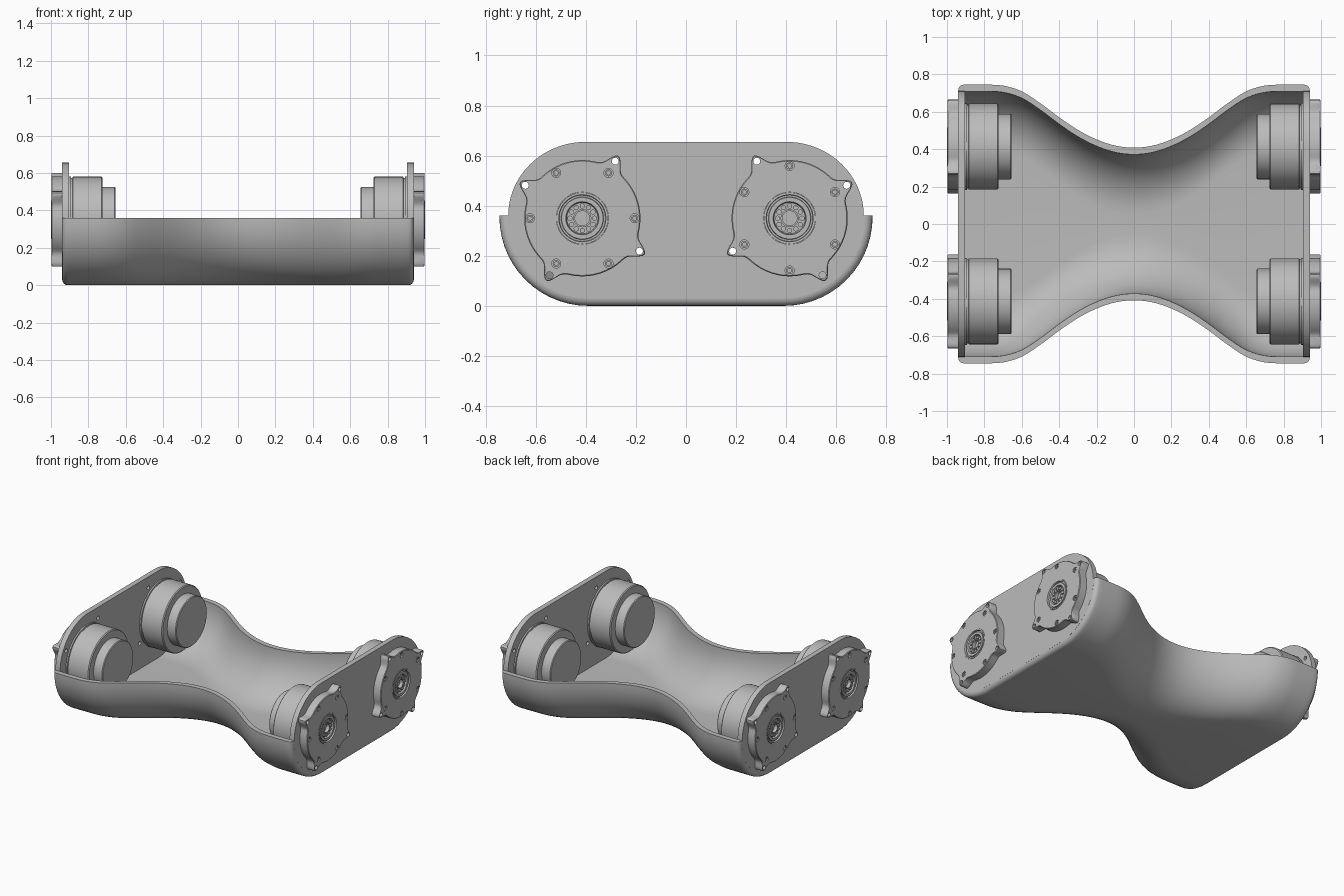
import bpy, bmesh
from math import pi, sin, cos, exp, radians
from mathutils import Matrix, Vector

cube = bpy.data.objects.get("Cube")
if cube:
    bpy.data.objects.remove(cube, do_unlink=True)

grey = bpy.data.materials.new("plain grey")
grey.use_nodes = True
colour = (0.5, 0.5, 0.5, 1)
grey.diffuse_color = colour
grey.node_tree.nodes["Principled BSDF"].inputs["Base Color"].default_value = colour

RIM, WALL, END = 0.36, 0.036, 0.94
MOTOR_Y, MOTOR_Z = 0.414, 0.35
LOBES = [radians(60 + 90 * k) for k in range(4)]
LOBE_R, BOLT_R = 0.263, 0.209


def finish(name, bm, matrix=Matrix(), angle=30):
    bmesh.ops.recalc_face_normals(bm, faces=bm.faces)
    mesh = bpy.data.meshes.new(name)
    bm.to_mesh(mesh)
    bm.free()
    mesh.transform(matrix)
    mesh.materials.append(grey)
    obj = bpy.data.objects.new(name, mesh)
    bpy.context.collection.objects.link(obj)
    smooth(obj, angle)
    return obj


def smooth(obj, angle=30):
    bpy.ops.object.select_all(action="DESELECT")
    obj.select_set(True)
    bpy.context.view_layer.objects.active = obj
    bpy.ops.object.shade_smooth_by_angle(angle=radians(angle))


def loft(bm, rings, caps=True):
    rows = [[bm.verts.new(p) for p in ring] for ring in rings]
    for a, b in zip(rows, rows[1:]):
        for i in range(len(a)):
            j = (i + 1) % len(a)
            bm.faces.new((a[i], a[j], b[j], b[i]))
    if caps:
        bm.faces.new(rows[0])
        bm.faces.new(rows[-1])


def lathe(name, profile, matrix, steps=64):
    """Turn (radius, height) points around the local z axis."""
    bm = bmesh.new()
    rings = [[(r * cos(2 * pi * i / steps), r * sin(2 * pi * i / steps), h)
              for i in range(steps)] for r, h in profile]
    loft(bm, rings)
    return finish(name, bm, matrix)


def add_cylinder(bm, x, y, low, high, radius, segments=20):
    bmesh.ops.create_cone(bm, cap_ends=True, segments=segments, radius1=radius, radius2=radius,
                          depth=high - low,
                          matrix=Matrix.Translation((x, y, (low + high) / 2)))


def cut(obj, cutter):
    """Subtract the cutter for good, then discard it."""
    cutter.hide_render = True
    mod = obj.modifiers.new("cut", "BOOLEAN")
    mod.operation, mod.solver, mod.object = "DIFFERENCE", "EXACT", cutter
    depsgraph = bpy.context.evaluated_depsgraph_get()
    mesh = bpy.data.meshes.new_from_object(obj.evaluated_get(depsgraph))
    obj.modifiers.clear()
    obj.data = mesh
    bpy.data.objects.remove(cutter, do_unlink=True)
    smooth(obj)


# Waisted trough: half width along the length, joined by a smooth curve
WIDTHS = [0.408, 0.419, 0.452, 0.503, 0.57, 0.645, 0.709, 0.74, 0.745, 0.745, 0.745]


def half_width(x):
    t = min(abs(x) * 10, 9.999)
    i = int(t)
    f = t - i
    a, b, c, d = (WIDTHS[min(abs(k), 10)] for k in (i - 1, i, i + 1, i + 2))
    return b + f * (c - a) / 2 + f * f * (a - 2.5 * b + 2 * c - d / 2) + f ** 3 * (d - a + 3 * (b - c)) / 2


def section(x, inset, steps=14):
    """Half stadium from one rim, under the floor, to the other rim."""
    w, r = half_width(x) - inset, 0.355 - inset
    pts = [(x, -w, RIM)]
    for side in (-1, 1):
        for i in range(steps + 1):
            a = pi / 2 * (i if side < 0 else steps - i) / steps
            pts.append((x, side * (w - r + r * cos(a)), 0.355 - r * sin(a)))
    return pts + [(x, w, RIM)]


def build_trough():
    stations = [(i / 30 * 0.91, 0) for i in range(-30, 31)]
    fillet = [(0.91 + 0.03 * sin(a), 0.03 * (1 - cos(a))) for a in (pi / 8 * k for k in range(1, 5))]
    stations = [(-x, d) for x, d in reversed(fillet)] + stations + fillet
    bm = bmesh.new()
    loft(bm, [section(x, d) + section(x, WALL)[::-1] for x, d in stations])
    return finish("trough_shell", bm, angle=35)


build_trough()


def plate_outline(x):
    """Lower half follows the trough, upper half is a smaller rounded top."""
    lower = section(END, 0.03)
    upper = []
    for i in range(25):
        a = pi / 2 * i / 24
        upper.append((x, 0.4 + 0.31 * cos(a), RIM + 0.295 * sin(a)))
    return [(x, p[1], p[2]) for p in lower[1:-1]] + upper + [(x, -p[1], p[2]) for p in upper[::-1]]


def motor_matrix(side, end, turn):
    axis = Matrix(((0, 0, 1, 0), (1, 0, 0, 0), (0, 1, 0, 0), (0, 0, 0, 1)))
    flip = Matrix.Rotation(0 if side > 0 else pi, 4, "Z")
    return flip @ Matrix.Translation((0, end * MOTOR_Y, MOTOR_Z)) @ axis @ Matrix.Rotation(turn, 4, "Z")


def flange_radius(a):
    r = 0.232
    for lobe in LOBES:
        d = (a - lobe + pi) % (2 * pi) - pi
        r += 0.056 * exp(-(d / 0.123) ** 2)
    return r


def lobe_cutter(matrix):
    bm = bmesh.new()
    for a in LOBES:
        add_cylinder(bm, LOBE_R * cos(a), LOBE_R * sin(a), 0.8, 1.1, 0.014)
    return finish("lobe_hole_cutter", bm, matrix)


def build_motor(label, m):
    # Motor can on the inside of the plate
    lathe(label + "_motor_can", [(0.17, 0.655), (0.175, 0.66), (0.175, 0.725), (0.224, 0.725),
                                 (0.23, 0.731), (0.23, 0.883), (0.224, 0.885), (0.224, 0.892),
                                 (0.232, 0.894), (0.232, 0.92)], m)
    # Lobed mounting flange on the outside
    bm = bmesh.new()
    angles = [2 * pi * i / 180 for i in range(180)]
    loft(bm, [[((flange_radius(a) - d) * cos(a), (flange_radius(a) - d) * sin(a), h) for a in angles]
              for h, d in ((0.935, 0), (0.994, 0), (0.998, 0.004))])
    flange = finish(label + "_flange", bm, m)
    cut(flange, lobe_cutter(m))
    bm = bmesh.new()
    add_cylinder(bm, 0, 0, 0.96, 1.1, 0.104, 64)
    bolts = [(BOLT_R * cos(k * pi / 3), BOLT_R * sin(k * pi / 3)) for k in range(6)]
    for x, y in bolts:
        add_cylinder(bm, x, y, 0.98, 1.1, 0.018)
    cut(flange, finish("flange_cutter", bm, m))
    # Socket-head bolts sunk in the flange
    for x, y in bolts:
        lathe(label + "_bolt", [(0.014, 0.975), (0.014, 0.994), (0.008, 0.994), (0.008, 0.984)],
              m @ Matrix.Translation((x, y, 0)), 12)
    # Stepped hub with a ring of rollers
    lathe(label + "_hub", [(0.103, 0.955), (0.103, 1.0), (0.094, 1.0), (0.092, 0.988), (0.085, 0.988),
                           (0.083, 0.996), (0.066, 0.996), (0.062, 0.976), (0.036, 0.976),
                           (0.036, 0.99), (0.029, 0.99), (0.029, 0.966)], m)
    bm = bmesh.new()
    for k in range(12):
        a = k * pi / 6
        add_cylinder(bm, 0.049 * cos(a), 0.049 * sin(a), 0.97, 0.99, 0.0105, 12)
    finish(label + "_rollers", bm, m)


# End plates, each carrying two motors
for side, side_name in ((1, "left"), (-1, "right")):
    bm = bmesh.new()
    loft(bm, [plate_outline(side * x) for x in (0.904, END + 0.0005)])
    plate = finish(side_name + "_end_plate", bm)
    for end, turn in ((-1, 0), (1, -pi / 6)):
        m = motor_matrix(side, end, turn)
        cut(plate, lobe_cutter(m))
        place = "front" if end * side < 0 else "back"
        build_motor(side_name + "_" + place, m)
